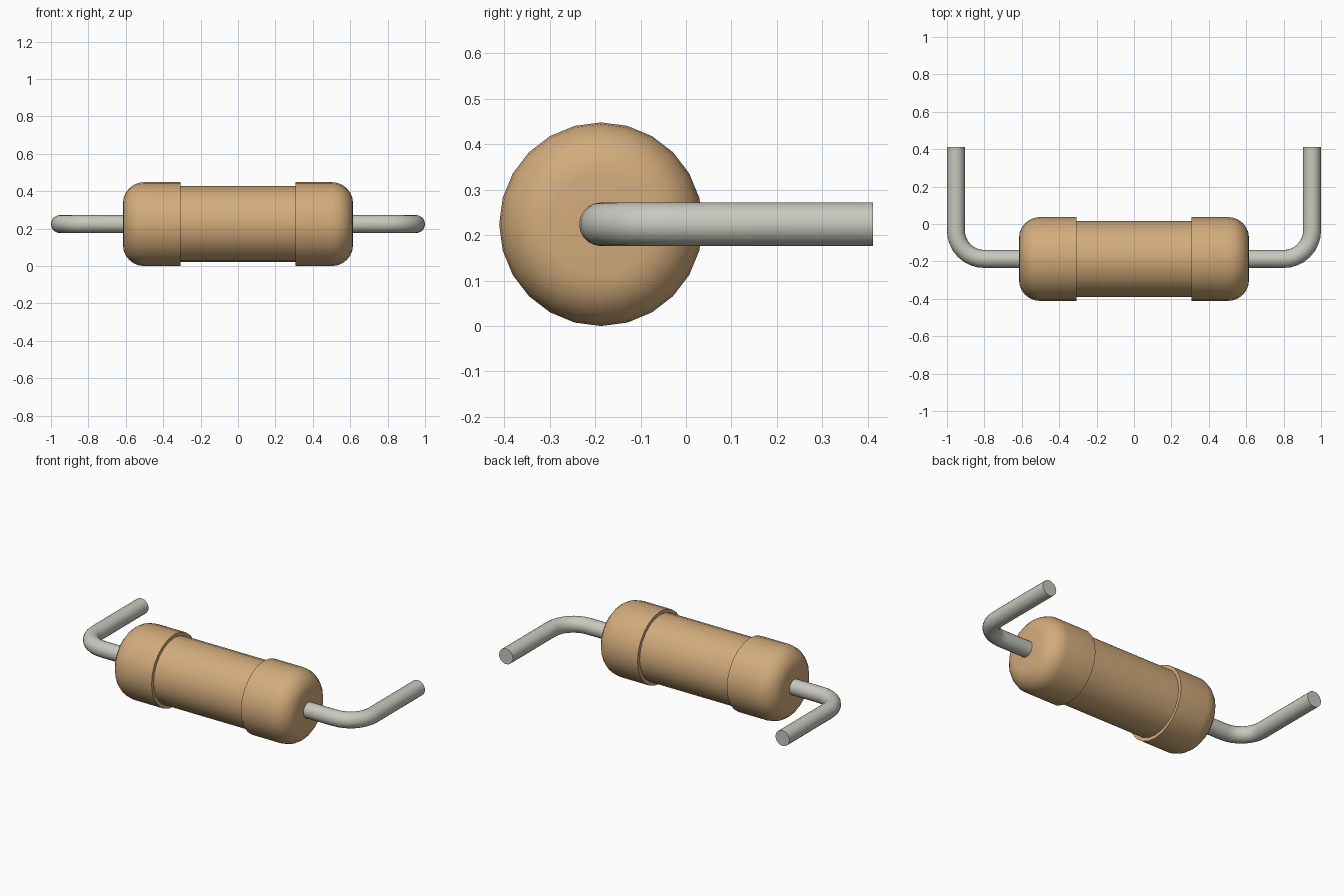
import bpy, bmesh, math
from mathutils import Vector

old = bpy.data.objects.get("Cube")
if old:
    bpy.data.objects.remove(old, do_unlink=True)

AXIS_Y, AXIS_Z = -0.187, 0.224


def material(name, rgb):
    m = bpy.data.materials.new(name)
    m.use_nodes = True
    m.diffuse_color = (*rgb, 1)
    m.node_tree.nodes["Principled BSDF"].inputs["Base Color"].default_value = (*rgb, 1)
    return m


tan = material("tan ceramic", (0.65, 0.41, 0.20))
metal = material("grey wire", (0.58, 0.58, 0.52))


def loft(name, rings, sides, mat):
    """Skin a row of circles, each (centre, heading in the xy plane, radius)."""
    bm = bmesh.new()
    loops = []
    for centre, heading, radius in rings:
        across = Vector((-math.sin(heading), math.cos(heading), 0))
        loop = []
        for i in range(sides):
            a = 2 * math.pi * i / sides
            offset = across * math.cos(a) + Vector((0, 0, math.sin(a)))
            loop.append(bm.verts.new(Vector(centre) + offset * radius))
        loops.append(loop)
    for a, b in zip(loops, loops[1:]):
        for i in range(sides):
            j = (i + 1) % sides
            bm.faces.new((a[i], a[j], b[j], b[i]))
    bm.faces.new(loops[0])
    bm.faces.new(loops[-1])
    bmesh.ops.recalc_face_normals(bm, faces=bm.faces)
    mesh = bpy.data.meshes.new(name)
    bm.to_mesh(mesh)
    bm.free()
    mesh.materials.append(mat)
    obj = bpy.data.objects.new(name, mesh)
    bpy.context.collection.objects.link(obj)
    bpy.ops.object.select_all(action="DESELECT")
    obj.select_set(True)
    bpy.context.view_layer.objects.active = obj
    bpy.ops.object.shade_smooth_by_angle(angle=math.radians(35))
    return obj


# Body: slim barrel between two wider end caps with rounded rims
FILLET, STEPS = 0.112, 6
half = [(0.308, 0.203), (0.308, 0.224)]
for k in range(STEPS + 1):
    a = math.pi / 2 * k / STEPS
    half.append((0.615 - FILLET + FILLET * math.sin(a),
                 0.224 - FILLET + FILLET * math.cos(a)))
profile = [(-x, r) for x, r in reversed(half)] + half
loft("resistor_body", [((x, AXIS_Y, AXIS_Z), 0, r) for x, r in profile], 24, tan)

# Wire leads: straight out of each cap, then bent towards the back
WIRE, BEND, WIRE_X, BEND_STEPS = 0.048, 0.152, 0.952, 8
for side, name in ((1, "left_lead"), (-1, "right_lead")):
    path = [(0.61, AXIS_Y, 0)]
    for k in range(BEND_STEPS + 1):
        a = math.pi / 2 * k / BEND_STEPS
        path.append((WIRE_X - BEND + BEND * math.sin(a),
                     AXIS_Y + BEND - BEND * math.cos(a), a))
    path.append((WIRE_X, 0.411, math.pi / 2))
    rings = [((side * x, y, AXIS_Z), side * a, WIRE) for x, y, a in path]
    if side < 0:
        rings = [(c, math.pi + a, r) for c, a, r in rings]
    loft(name, rings, 20, metal)
